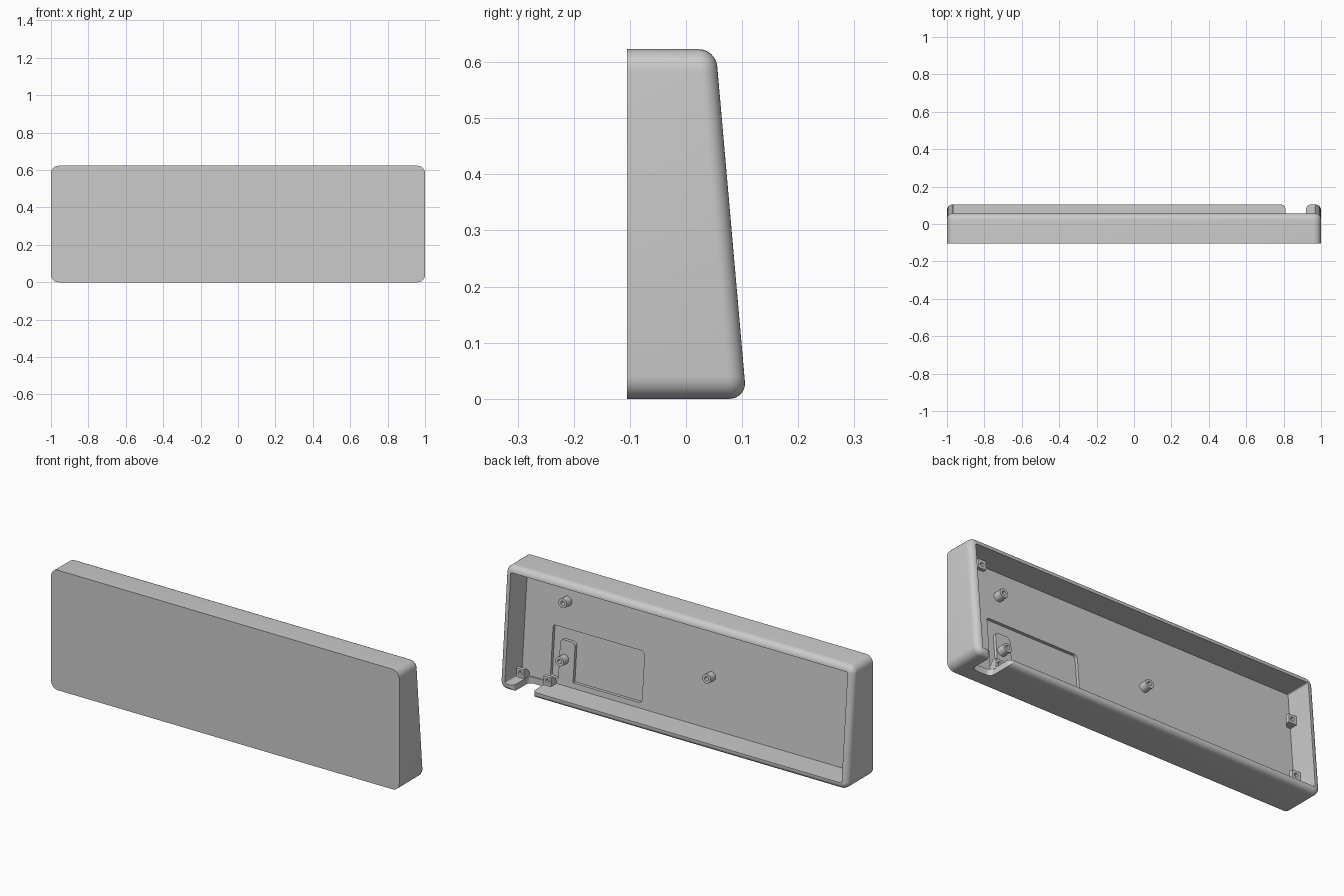
import bpy, bmesh, math
from mathutils import Vector, Matrix

if "Cube" in bpy.data.objects:
    bpy.data.objects.remove(bpy.data.objects["Cube"])

H, WALL, FRONT = 0.623, 0.033, -0.105
SLOPE, FILLET, CORNER, DEPTH = 0.0877, 0.03, 0.04, 0.14

grey = bpy.data.materials.new("plain grey")
grey.diffuse_color = (0.6, 0.6, 0.6, 1)
grey.use_nodes = True
grey.node_tree.nodes["Principled BSDF"].inputs["Base Color"].default_value = grey.diffuse_color


def rim(z):
    return 0.105 - SLOPE * (z - 0.03)


def floor(z):
    return rim(z) - DEPTH


def finish(name, bm, helper=False):
    bmesh.ops.recalc_face_normals(bm, faces=bm.faces)
    me = bpy.data.meshes.new(name)
    bm.to_mesh(me)
    bm.free()
    ob = bpy.data.objects.new(name, me)
    bpy.context.collection.objects.link(ob)
    me.materials.append(grey)
    if helper:
        ob.hide_render = True
        ob.hide_viewport = True
    return ob


def round_poly(pts, radii, n=6):
    """Polygon with each corner replaced by a smooth curve."""
    out = []
    for i, p in enumerate(pts):
        p, r = Vector(p), radii[i]
        if r == 0:
            out.append(p)
            continue
        a = p + (Vector(pts[i - 1]) - p).normalized() * r
        b = p + (Vector(pts[(i + 1) % len(pts)]) - p).normalized() * r
        c = a + b - p
        for k in range(n + 1):
            t = k / n * math.pi / 2
            out.append(c + (a - c) * math.cos(t) + (b - c) * math.sin(t))
    return out


def ring(inset):
    """Rounded rectangle in x and z, shrunk by inset."""
    r = max(CORNER - inset, 0.007)
    x, lo, hi = 1 - inset, inset, H - inset
    return round_poly([(-x, lo), (x, lo), (x, hi), (-x, hi)], [r] * 4)


def loft(bm, loops):
    loops = [[bm.verts.new(p) for p in lp] for lp in loops]
    n = len(loops[0])
    for a, b in zip(loops, loops[1:]):
        for i in range(n):
            bm.faces.new((a[i], a[(i + 1) % n], b[(i + 1) % n], b[i]))
    bm.faces.new(loops[0])
    bm.faces.new(loops[-1])


def cut(ob, cutter):
    m = ob.modifiers.new("cut", "BOOLEAN")
    m.operation, m.solver, m.object = "DIFFERENCE", "EXACT", cutter


# Tray: front panel, sloping rounded rim and parallel sloping floor
bm = bmesh.new()
loops = [[(x, FRONT, z) for x, z in ring(0)]]
for k in range(9):
    a = k / 8 * math.pi / 2
    drop = FILLET * (1 - math.sin(a))
    loops.append([(x, rim(z) - drop, z) for x, z in ring(FILLET * (1 - math.cos(a)))])
for top in (rim, floor):
    loops.append([(x, top(z), z) for x, z in ring(WALL)])
loft(bm, loops)
tray = finish("tray", bm)

# Cable notch in the bottom wall, with flared rounded ends
bm = bmesh.new()
d, r = -0.03, 0.025
prof = round_poly([(0.81, d), (0.92, d), (0.92, 0.104), (1.0, 0.104), (1.0, 0.2),
                   (0.73, 0.2), (0.73, 0.104), (0.81, 0.104)],
                  [r, r, r, 0, 0, 0, 0, r])
loft(bm, [[(x, y, z) for x, y in prof] for z in (-0.05, 0.05)])
cut(tray, finish("notch_cutter", bm, True))

# Shallow floor recess that leaves a raised tab standing around one post
bm = bmesh.new()
prof = round_poly([(0.28, 0.06), (0.675, 0.06), (0.675, 0.26), (0.76, 0.26),
                   (0.76, 0.06), (0.805, 0.06), (0.805, 0.32), (0.28, 0.32)],
                  [0.02, 0, 0.02, 0.02, 0, 0.012, 0.012, 0.02])
loft(bm, [[(x, floor(z) + o, z) for x, z in prof] for o in (-0.016, 0.02)])
cut(tray, finish("recess_cutter", bm, True))

# Hollow screw posts standing square to the floor
for i, (x, z) in enumerate([(0.73, 0.457), (0.73, 0.165), (-0.106, 0.295)]):
    bm = bmesh.new()
    prof = [(0.024, -0.01), (0.024, 0.042), (0.011, 0.042), (0.011, 0.008)]
    loft(bm, [[(rad * math.cos(t * math.tau / 24), h, rad * math.sin(t * math.tau / 24))
               for t in range(24)] for rad, h in prof])
    tilt = Matrix.Rotation(-math.atan(SLOPE), 4, "X")
    bm.transform(Matrix.Translation((x, floor(z), z)) @ tilt.inverted())
    finish(f"screw_post_{i + 1}", bm)

# Gusseted screw bosses on the walls: x, z at the wall, angle of inward direction
bosses = [(-1 + WALL, 0.43, 0), (-1 + WALL, 0.13, 0), (0.79, WALL, 90),
          (0.945, WALL, 90), (0.85, H - WALL, -90)]
for i, (x, z, ang) in enumerate(bosses):
    inward = Vector((math.cos(math.radians(ang)), 0, math.sin(math.radians(ang))))
    side = Vector((-inward.z, 0, inward.x))
    base = Vector((x, floor(z) + 0.045, z))
    bm = bmesh.new()
    prof = [(-0.005, 0), (0.045, 0), (0.045, -0.02), (-0.005, -0.065)]
    loft(bm, [[base + inward * u + Vector((0, v, 0)) + side * s for u, v in prof]
              for s in (-0.022, 0.022)])
    boss = finish(f"wall_boss_{i + 1}", bm)
    bm = bmesh.new()
    c = base + inward * 0.024
    loft(bm, [[c + Vector((0.01 * math.cos(t * math.tau / 16), h,
                           0.01 * math.sin(t * math.tau / 16))) for t in range(16)]
              for h in (-0.015, 0.02)])
    cut(boss, finish(f"boss_hole_cutter_{i + 1}", bm, True))

# Apply the cuts, then smooth the rounded edges and keep corners crisp
deps = bpy.context.evaluated_depsgraph_get()
parts = [o for o in bpy.data.objects if not o.hide_render]
for ob in parts:
    if ob.modifiers:
        me = bpy.data.meshes.new_from_object(ob.evaluated_get(deps))
        ob.modifiers.clear()
        ob.data = me
    bpy.ops.object.select_all(action="DESELECT")
    ob.select_set(True)
    bpy.context.view_layer.objects.active = ob
    bpy.ops.object.shade_smooth_by_angle(angle=math.radians(30))
